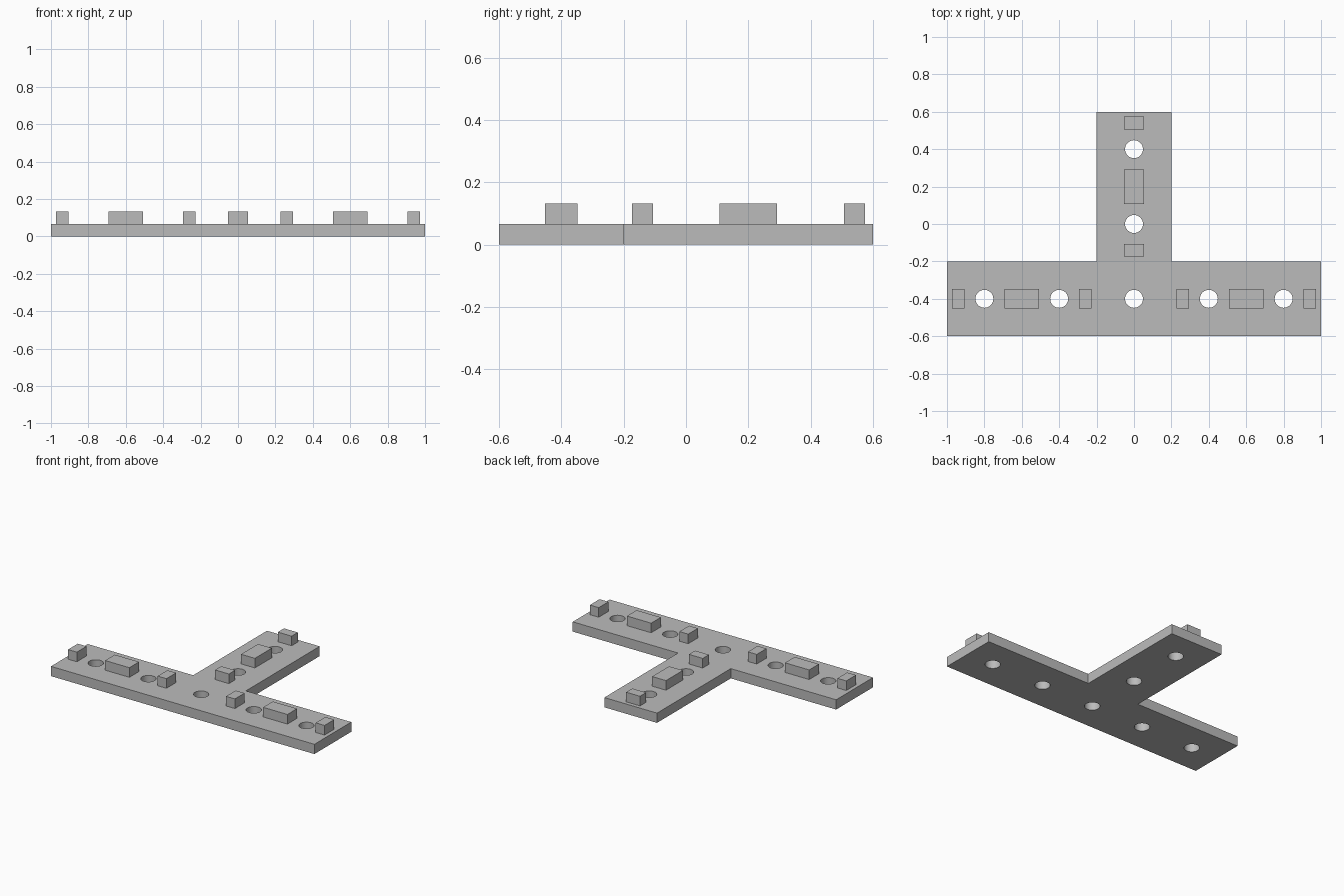
import bpy
import bmesh
from math import radians

old = bpy.data.objects.get("Cube")
if old:
    bpy.data.objects.remove(old, do_unlink=True)

THICK = 0.067    # plate thickness
TOP = 0.133      # top of the pegs
ROW_Y = -0.4     # centre line of the crossbar

grey = bpy.data.materials.new("plain grey")
grey.use_nodes = True
grey.diffuse_color = (0.5, 0.5, 0.5, 1)
grey.node_tree.nodes["Principled BSDF"].inputs["Base Color"].default_value = (0.5, 0.5, 0.5, 1)


def make_object(name, bm):
    bmesh.ops.recalc_face_normals(bm, faces=bm.faces)
    mesh = bpy.data.meshes.new(name)
    bm.to_mesh(mesh)
    bm.free()
    obj = bpy.data.objects.new(name, mesh)
    bpy.context.collection.objects.link(obj)
    mesh.materials.append(grey)
    return obj


def block(name, x, y, sx, sy):
    bm = bmesh.new()
    bmesh.ops.create_cube(bm, size=1)
    bmesh.ops.scale(bm, vec=(sx, sy, TOP - THICK), verts=bm.verts)
    bmesh.ops.translate(bm, vec=(x, y, (TOP + THICK) / 2), verts=bm.verts)
    return make_object(name, bm)


# T-shaped plate, extruded from its outline
outline = [(-1, -0.6), (1, -0.6), (1, -0.2), (0.2, -0.2),
           (0.2, 0.6), (-0.2, 0.6), (-0.2, -0.2), (-1, -0.2)]
bm = bmesh.new()
base = bm.faces.new([bm.verts.new((x, y, 0)) for x, y in outline])
ext = bmesh.ops.extrude_face_region(bm, geom=[base], use_keep_orig=True)
bmesh.ops.translate(bm, vec=(0, 0, THICK),
                    verts=[v for v in ext["geom"] if isinstance(v, bmesh.types.BMVert)])
plate = make_object("t_plate", bm)

# Round holes along the crossbar and the stem
holes = [(x, ROW_Y) for x in (-0.8, -0.4, 0, 0.4, 0.8)] + [(0, 0), (0, 0.4)]
bm = bmesh.new()
for x, y in holes:
    made = bmesh.ops.create_cone(bm, cap_ends=True, segments=32,
                                 radius1=0.048, radius2=0.048, depth=0.3)
    bmesh.ops.translate(bm, vec=(x, y, THICK / 2), verts=made["verts"])
cutter = make_object("hole_cutter", bm)
cut = plate.modifiers.new("holes", 'BOOLEAN')
cut.operation = 'DIFFERENCE'
cut.solver = 'EXACT'
cut.object = cutter
bpy.context.view_layer.objects.active = plate
plate.select_set(True)
bpy.ops.object.modifier_apply(modifier=cut.name)
bpy.data.objects.remove(cutter, do_unlink=True)
bpy.ops.object.shade_smooth_by_angle(angle=radians(30))

# Raised pegs: a long one between two short ones on every arm
WIDTH = 0.105
for part, dist, length in (("inner_peg", 0.26, 0.067),
                           ("long_peg", 0.6, 0.184),
                           ("outer_peg", 0.94, 0.067)):
    block("left_" + part, dist, ROW_Y, length, WIDTH)
    block("right_" + part, -dist, ROW_Y, length, WIDTH)
    block("back_" + part, 0, ROW_Y + dist, WIDTH, length)
